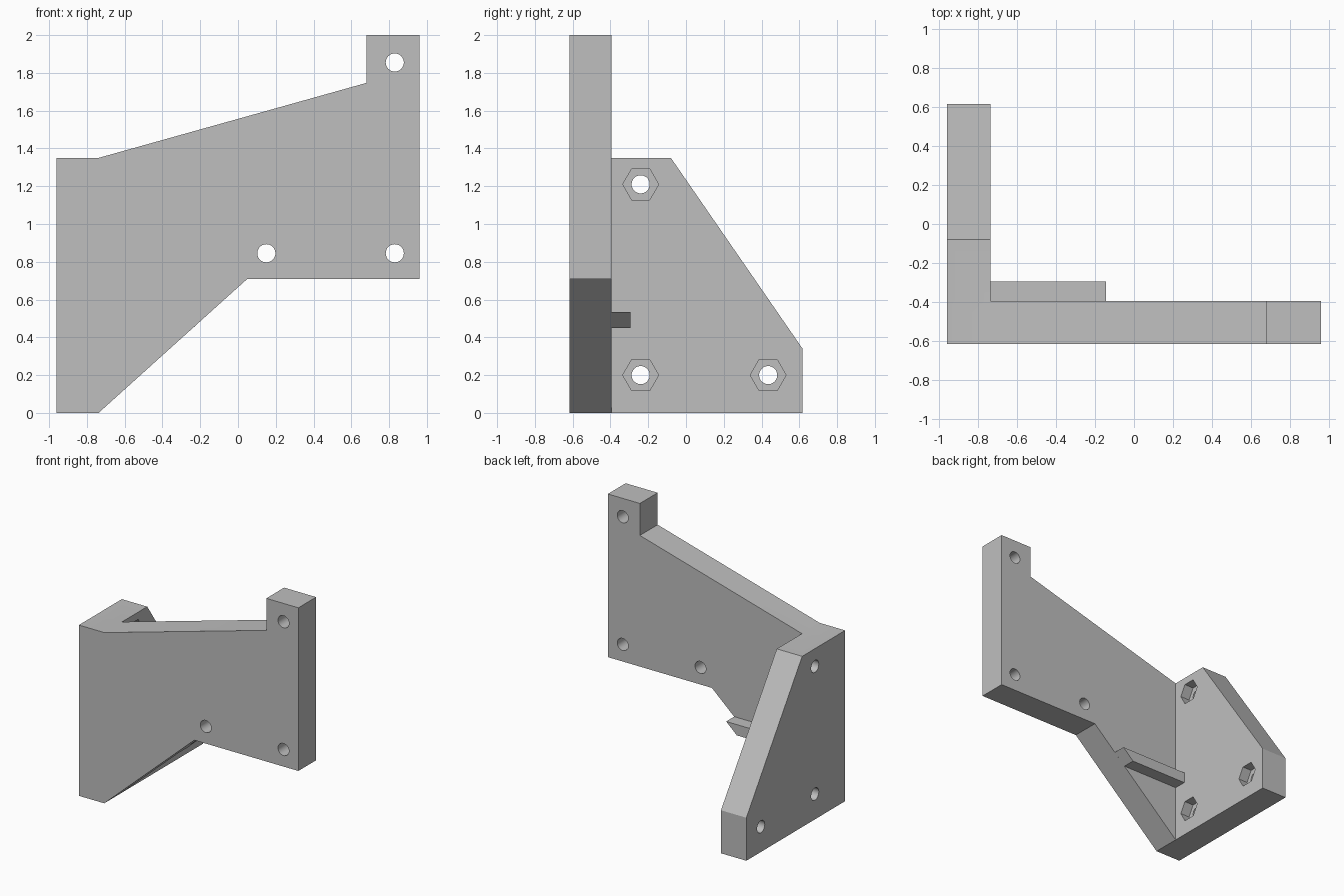
import bpy, bmesh, math
from mathutils import Vector

cube = bpy.data.objects.get("Cube")
if cube:
    bpy.data.objects.remove(cube, do_unlink=True)

grey = bpy.data.materials.new("plain grey")
grey.use_nodes = True
GREY = (0.52, 0.52, 0.52, 1)
grey.diffuse_color = GREY
grey.node_tree.nodes["Principled BSDF"].inputs["Base Color"].default_value = GREY

HALF_X, HALF_Y, WALL = 0.96, 0.617, 0.222
BACK = -HALF_Y + WALL      # rear face of the front plate
INNER = -HALF_X + WALL     # inner face of the side plate


def prism(name, profile, axis, start, end):
    """Extrude a (u, z) profile along x or y."""
    place = (lambda u, z, d: (d, u, z)) if axis == "x" else (lambda u, z, d: (u, d, z))
    bm = bmesh.new()
    face = bm.faces.new([bm.verts.new(place(u, z, start)) for u, z in profile])
    ext = bmesh.ops.extrude_face_region(bm, geom=[face])
    shift = Vector(place(0, 0, end - start))
    bmesh.ops.translate(bm, vec=shift, verts=[v for v in ext["geom"] if isinstance(v, bmesh.types.BMVert)])
    bmesh.ops.recalc_face_normals(bm, faces=bm.faces)
    mesh = bpy.data.meshes.new(name)
    bm.to_mesh(mesh)
    bm.free()
    mesh.materials.append(grey)
    obj = bpy.data.objects.new(name, mesh)
    bpy.context.collection.objects.link(obj)
    return obj


def ring(u, z, radius, sides):
    return [(u + radius * math.cos(math.tau * i / sides),
             z + radius * math.sin(math.tau * i / sides)) for i in range(sides)]


def combine(target, tool, operation):
    """Apply a boolean and discard the tool."""
    tool.hide_render = True
    mod = target.modifiers.new(tool.name, "BOOLEAN")
    mod.object, mod.operation, mod.solver = tool, operation, "EXACT"
    bpy.ops.object.select_all(action="DESELECT")
    bpy.context.view_layer.objects.active = target
    target.select_set(True)
    bpy.ops.object.modifier_apply(modifier=mod.name)
    bpy.data.objects.remove(tool, do_unlink=True)


# Front plate with raised corner tab
bracket = prism("angle_bracket", [
    (-HALF_X, 0), (INNER, 0), (0.05, 0.71), (HALF_X, 0.71), (HALF_X, 2),
    (0.68, 2), (0.68, 1.747), (INNER, 1.35), (-HALF_X, 1.35)], "y", -HALF_Y, BACK)

# Side plate with sloped rear edge
combine(bracket, prism("side_plate", [
    (BACK - 0.1, 0), (HALF_Y, 0), (HALF_Y, 0.34), (-0.08, 1.35), (BACK - 0.1, 1.35)],
    "x", -HALF_X, INNER), "UNION")

# Small rib behind the front plate, cut off along its slanted edge
combine(bracket, prism("rib", [
    (INNER - 0.06, 0.45), (-0.238, 0.45), (-0.145, 0.535), (INNER - 0.06, 0.535)],
    "y", BACK - 0.06, BACK + 0.1), "UNION")

# Bolt holes through the front plate
for x, z in [(0.83, 1.855), (0.15, 0.845), (0.83, 0.845)]:
    combine(bracket, prism("front_hole", ring(x, z, 0.048, 32), "y", -0.8, -0.2), "DIFFERENCE")

# Bolt holes and hexagonal nut pockets in the side plate
for y, z in [(-0.24, 1.21), (-0.24, 0.2), (0.435, 0.2)]:
    combine(bracket, prism("side_hole", ring(y, z, 0.048, 32), "x", -1.1, -0.6), "DIFFERENCE")
    combine(bracket, prism("nut_pocket", ring(y, z, 0.095, 6), "x", INNER - 0.08, -0.6), "DIFFERENCE")

bpy.ops.object.shade_smooth_by_angle(angle=math.radians(30))
